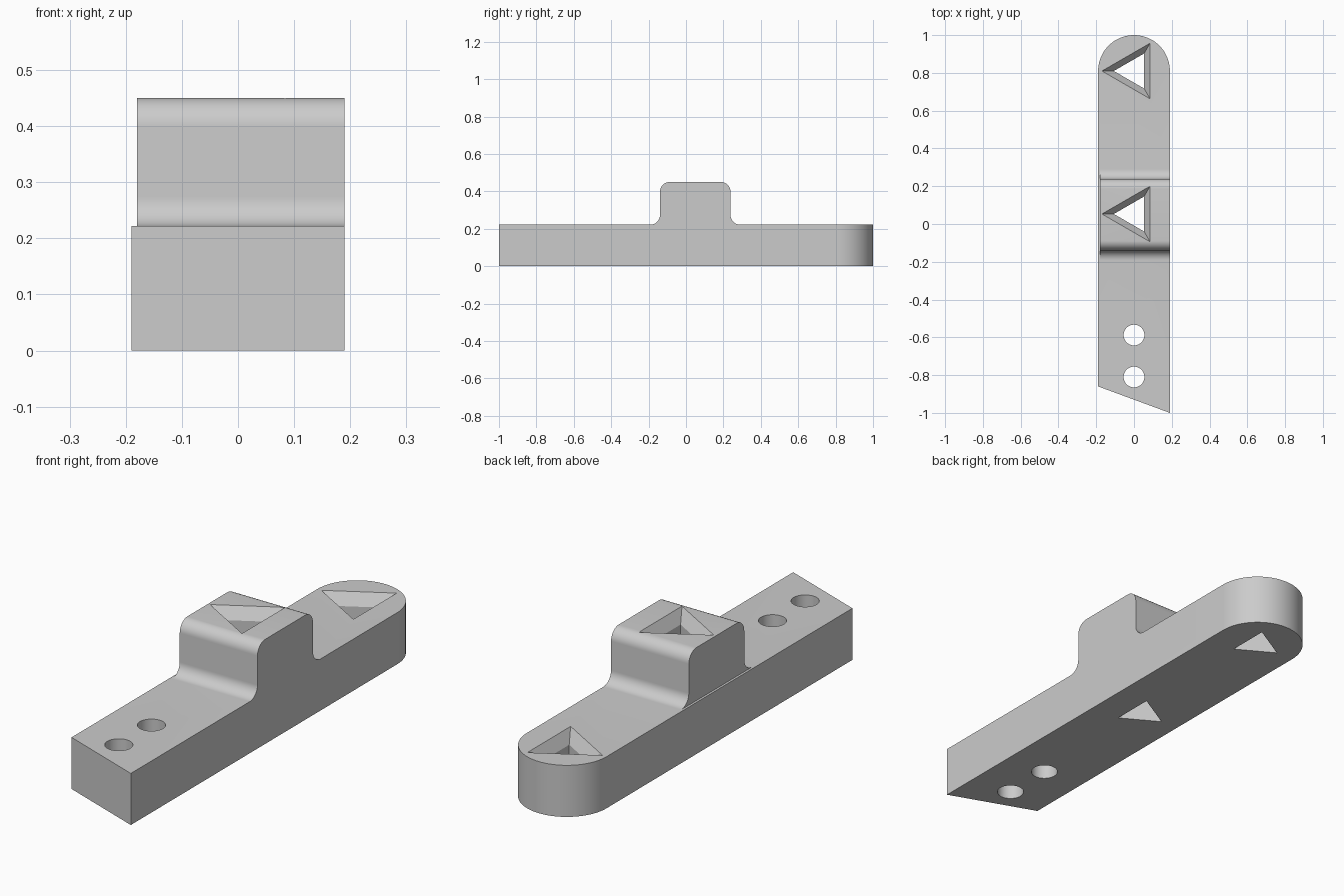
import bpy
import bmesh
from math import cos, sin, pi, radians

HALF_W, BASE_TOP, BOSS_TOP = 0.19, 0.222, 0.45
END_Y, BOSS_LEFT, FILLET = 0.81, -0.18, 0.052

if "Cube" in bpy.data.objects:
    bpy.data.objects.remove(bpy.data.objects["Cube"])

grey = bpy.data.materials.new("plain grey")
grey.use_nodes = True
colour = (0.6, 0.6, 0.6, 1)
grey.diffuse_color = colour
grey.node_tree.nodes["Principled BSDF"].inputs["Base Color"].default_value = colour


def arc(cx, cy, r, start, end, steps):
    """Points along an arc, angles in degrees."""
    angles = [radians(start + (end - start) * i / steps) for i in range(steps + 1)]
    return [(cx + r * cos(a), cy + r * sin(a)) for a in angles]


def loft(name, *rings):
    """Closed solid through matching rings of 3D points."""
    bm = bmesh.new()
    loops = [[bm.verts.new(p) for p in ring] for ring in rings]
    n = len(loops[0])
    for a, b in zip(loops, loops[1:]):
        for i in range(n):
            j = (i + 1) % n
            bm.faces.new((a[i], a[j], b[j], b[i]))
    bm.faces.new(loops[0][::-1])
    bm.faces.new(loops[-1])
    bmesh.ops.recalc_face_normals(bm, faces=bm.faces)
    mesh = bpy.data.meshes.new(name)
    bm.to_mesh(mesh)
    bm.free()
    mesh.materials.append(grey)
    obj = bpy.data.objects.new(name, mesh)
    bpy.context.collection.objects.link(obj)
    return obj


def combine(target, tool, operation):
    """Apply a boolean and discard the tool object."""
    mod = target.modifiers.new(operation.lower(), 'BOOLEAN')
    mod.operation, mod.solver, mod.object = operation, 'EXACT', tool
    bpy.context.view_layer.objects.active = target
    bpy.ops.object.modifier_apply(modifier=mod.name)
    bpy.data.objects.remove(tool)


def level(points, z):
    return [(x, y, z) for x, y in points]


def triangle(cy, r):
    return arc(0, cy, r, 60, 300, 2)


# Base bar: slanted front, rounded back
outline = [(-HALF_W, -0.86), (HALF_W, -1.0)] + arc(0, END_Y, HALF_W, 0, 180, 48)
bar = loft("bar", level(outline, 0), level(outline, BASE_TOP))

# Raised block: filleted side profile, extruded across the width
front, back = -0.139, 0.238
low, high = BASE_TOP + FILLET, BOSS_TOP - FILLET
profile = ([(front - FILLET, 0.1)]
           + arc(front - FILLET, low, FILLET, -90, 0, 12)
           + arc(front + FILLET, high, FILLET, 180, 90, 12)
           + arc(back - FILLET, high, FILLET, 90, 0, 12)
           + arc(back + FILLET, low, FILLET, 180, 270, 12)
           + [(back + FILLET, 0.1)])
block = loft("raised_block", *[[(x, y, z) for y, z in profile] for x in (BOSS_LEFT, HALF_W)])
combine(bar, block, 'UNION')

# Triangular through holes with a tapered mouth
for cy, top in ((END_Y, BASE_TOP), (0.053, BOSS_TOP)):
    sections = ((0.107, -0.1), (0.107, top - 0.05), (0.17, top), (0.17, top + 0.1))
    hole = loft("triangle_cutter", *[level(triangle(cy, r), z) for r, z in sections])
    combine(bar, hole, 'DIFFERENCE')

# Round bolt holes
for cy in (-0.588, -0.81):
    circle = arc(0, cy, 0.055, 0, 352.5, 47)
    hole = loft("round_cutter", level(circle, -0.1), level(circle, 0.4))
    combine(bar, hole, 'DIFFERENCE')

# Smooth the fillets, keep the edges sharp
bpy.ops.object.select_all(action='DESELECT')
bar.select_set(True)
bpy.context.view_layer.objects.active = bar
bpy.ops.object.shade_smooth_by_angle(angle=radians(25))
